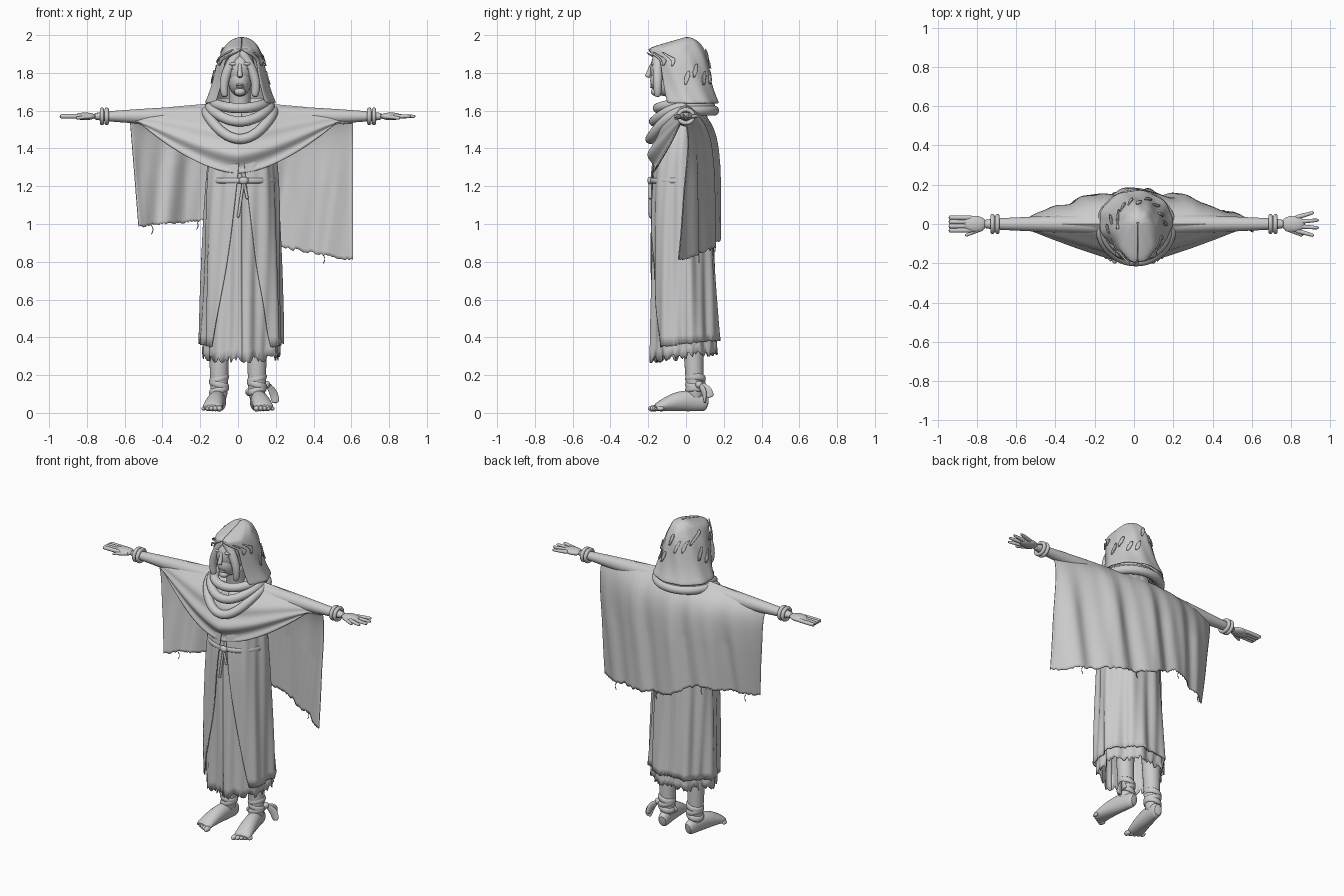
import bpy, bmesh, math, random
from math import sin, cos, pi, tau
from mathutils import Vector

random.seed(4)
if "Cube" in bpy.data.objects:
    bpy.data.objects.remove(bpy.data.objects["Cube"])

grey = bpy.data.materials.new("plain grey")
grey.use_nodes = True
grey.diffuse_color = (0.6, 0.6, 0.6, 1)
grey.node_tree.nodes["Principled BSDF"].inputs["Base Color"].default_value = grey.diffuse_color
made = []
ARM_HEIGHT = 1.57
NECK_HEIGHT = 1.64
SHAWL_REACH = 0.6
X_AXIS, Y_AXIS, Z_AXIS = Vector((1, 0, 0)), Vector((0, 1, 0)), Vector((0, 0, 1))


def finish(name, bm, thickness=0, smoothing=0):
    bmesh.ops.recalc_face_normals(bm, faces=bm.faces[:])
    mesh = bpy.data.meshes.new(name)
    bm.to_mesh(mesh)
    bm.free()
    mesh.materials.append(grey)
    part = bpy.data.objects.new(name, mesh)
    bpy.context.collection.objects.link(part)
    if thickness:
        part.modifiers.new("cloth", "SOLIDIFY").thickness = thickness
    if smoothing:
        subdivision = part.modifiers.new("smooth", "SUBSURF")
        subdivision.levels = subdivision.render_levels = smoothing
    made.append(part)


def steps(count):
    return [i / count for i in range(count + 1)]


def skin(name, rows, tubular=False, closed=False, thickness=0, smoothing=0):
    """Skin rows of points; tubular closes each row, closed joins last row to first."""
    bm = bmesh.new()
    grid = [[bm.verts.new(point) for point in row] for row in rows]
    for row, following in zip(grid, grid[1:] + grid[:closed]):
        edges = list(zip(row, following))
        for (a, b), (c, d) in zip(edges, edges[1:] + edges[:tubular]):
            bm.faces.new((a, b, d, c))
    if tubular and not closed:
        bm.faces.new(grid[0])
        bm.faces.new(grid[-1])
    finish(name, bm, thickness, smoothing)


def line(start, end, bend=(0, 0, 0), count=6):
    start, end, bend = Vector(start), Vector(end), Vector(bend)
    return [start.lerp(end, t) + bend * sin(pi * t) for t in steps(count)]


def ellipse(centre, across, along, count=32):
    """Closed path around a centre, spanned by two vectors."""
    centre = Vector(centre)
    return [centre + across * sin(tau * t) - along * cos(tau * t) for t in steps(count)[:-1]]


def tube(name, path, width, height=None, up=Z_AXIS, closed=False, sides=12):
    """Sweep an ellipse along a path; width and height are numbers or rules."""
    height = height or width
    rows, last = [], len(path) - 1
    for i, point in enumerate(path):
        before = path[i - 1] if closed or i else point
        after = path[(i + 1) % len(path)] if closed or i < last else point
        forward = (after - before).normalized()
        side = forward.cross(up).normalized()
        over = side.cross(forward)
        w, h = [size(i / last) if callable(size) else size for size in (width, height)]
        rows.append([point + side * w * cos(tau * t) + over * h * sin(tau * t)
                     for t in steps(sides)[:-1]])
    skin(name, rows, tubular=True, closed=closed, smoothing=1)


def ball(name, centre, size):
    bm = bmesh.new()
    bmesh.ops.create_uvsphere(bm, u_segments=20, v_segments=14, radius=1)
    bmesh.ops.scale(bm, vec=size, verts=bm.verts)
    bmesh.ops.translate(bm, vec=centre, verts=bm.verts)
    finish(name, bm)


# Robe: inner skirt with ragged hem, and outer coat open at the front
def robe(name, hem, ragged, grow, opening):
    columns = steps(120)
    notches = [random.uniform(0, ragged) for c in columns]
    rows = []
    for level in steps(22):
        row = []
        for c, notch in zip(columns, notches):
            gap = opening * (1 - level) ** 1.5
            a = gap + (tau - 2 * gap) * c
            z = hem + (1.6 - hem) * level + (notch + 0.02 - 0.02 * cos(a)) * (1 - level) ** 12
            fold = sin(7 * a + 2 * z) + 0.5 * sin(16 * a - 3 * z)
            swell = 1 + grow + 0.05 * fold * (1.2 - 0.7 * level)
            half = (0.2 - 0.03 * level - 0.07 * level ** 8) * swell
            front = 0.18 - 0.08 * level ** 6
            back = 0.16 - 0.06 * level
            row.append((0.02 + half * sin(a),
                        (back - front) / 2 - (front + back) / 2 * swell * cos(a), z))
        rows.append(row)
    skin(name, rows, thickness=0.006)


robe("skirt", hem=0.26, ragged=0.04, grow=0, opening=0)
robe("coat", hem=0.34, ragged=0.01, grow=0.09, opening=0.8)

# Waist sash with knot and hanging ends
tube("sash", ellipse((0.02, -0.03, 1.23), X_AXIS * 0.18, Y_AXIS * 0.155), 0.008, 0.015, closed=True)
knot = Vector((0.03, -0.19, 1.23))
ball("sash_knot", knot, (0.025, 0.015, 0.02))
for drop in (0.1, 0.2):
    tube("sash_end", line(knot, knot + Vector((0.07 - drop / 2, 0, -drop))), 0.008, up=Y_AXIS)


# Shawl: front swag, over the arms, long back drape
def shawl_column(x, notch):
    spread = min(1, abs(x) / SHAWL_REACH)
    top = 1.65 - 0.05 * spread - 0.06 * spread ** 8
    swag = min(top - 0.01, 1.27 + 0.28 * spread ** 1.7)
    front = 0.02 + 0.18 * (1 - spread ** 1.3)
    back = 0.03 + 0.13 * (1 - spread ** 2)
    hem = 0.92 + notch + (-0.18 * x if x > 0 else 0.12 * min(1, -5 * x) + 0.09 * x)
    column = []
    for t in reversed(steps(30)[1:]):
        bulge = 1 - (1 - t) ** 3 - 0.12 * t ** 6 + 0.08 * t * sin(19 * t + 3 * spread)
        column.append((x * (1 - 0.1 * t), -front * bulge, top + (swag - top) * t))
    for t in steps(40):
        pleat = 0.012 * sin(25 * x + 2 * t) + 0.006 * sin(47 * x + 5 * t)
        y = back * (1 - (1 - t) ** 9) + pleat * min(1, 2 * t) - 0.06 * t * max(0, 2 * spread - 1)
        y += 0.02 * t * max(0, 1 - 3 * spread)
        column.append((x * (1 - 0.08 * t * (x < 0)), y, top + (hem - top) * t))
    return column


skin("shawl", [shawl_column((t - 0.485) * 1.97 * SHAWL_REACH, random.uniform(-0.01, 0.005))
               for t in steps(120)], thickness=0.006)

# Loose threads on the drape hem
for x in (-0.5, -0.24, 0.1, 0.45):
    start = Vector(shawl_column(x, 0)[-1])
    tube("thread", line(start, start - Z_AXIS * 0.05, X_AXIS * 0.01), 0.003, up=Y_AXIS, sides=5)

# Draped cowl folds around the neck
for roll in range(3):
    path = ellipse((0.01, -0.02, NECK_HEIGHT - 0.02 * roll),
                   X_AXIS * (0.14 + 0.02 * roll), Y_AXIS * (0.13 + 0.02 * roll))
    for point in path:
        point.z -= max(0, -point.y) ** 2 * (1.2 + 1.5 * roll)
    tube("cowl", path, 0.028, closed=True)

# Head and face, centred just off the axis
CENTRE = 0.01
tube("neck", line((CENTRE, -0.02, 1.5), (CENTRE, -0.05, 1.74)), 0.06, up=Y_AXIS)
ball("head", (CENTRE, -0.08, 1.82), (0.08, 0.11, 0.12))
ball("jaw", (CENTRE, -0.1, 1.76), (0.063, 0.09, 0.085))
tube("nose", line((CENTRE, -0.18, 1.85), (CENTRE, -0.205, 1.775)),
     lambda t: 0.008 + 0.008 * t, up=Y_AXIS)
for lip in (1.737, 1.725):
    ball("lip", (CENTRE, -0.178, lip), (0.022, 0.012, 0.007))
ball("chin", (CENTRE, -0.16, 1.7), (0.03, 0.026, 0.022))
for side in (-1, 1):
    eye = CENTRE + side * 0.032
    ball("brow", (eye, -0.165, 1.847), (0.03, 0.02, 0.01))
    ball("eye", (eye, -0.168, 1.822), (0.014, 0.01, 0.006))
    lock = [Vector((CENTRE + side * 0.085 * sin(2 * t), -0.15, 1.92 - t / 4)) for t in steps(8)]
    tube("hair_lock", lock, lambda t: 0.028 - 0.01 * t ** 3, up=Y_AXIS)


# Hood: flared at the shoulders, open at the face, peaked forward
def hood_point(t, c, lift=0):
    half = 0.13 * (1 - t ** 4) ** 0.5 + 0.06 * (1 - t) ** 3 + lift
    front = (0.15 + 0.06 * t) * min(1, 6 * (1 - t)) + lift
    back = half - 0.015 * (1 - t)
    gap = 0.8 * min(1, max(0, 6 - 7.5 * t))
    a = gap + (tau - 2 * gap) * c
    swell = 1 + 0.02 * sin(9 * a + 5 * t)
    return (CENTRE + 0.01 * t + half * swell * sin(a),
            (back - front) / 2 - (front + back) / 2 * swell * cos(a), NECK_HEIGHT + 0.35 * t)


skin("hood", [[hood_point(sin(step * pi / 2 * 0.98), c) for c in steps(48)] for step in steps(24)],
     thickness=0.012, smoothing=1)

# Torn cloth patches layered on the hood
for patch in range(14):
    low, turn = random.uniform(0.2, 0.7), (patch + 0.5) / 14
    rows = []
    for t in steps(5):
        reach = 0.012 + 0.03 * sin(pi * t) * random.uniform(0.5, 1)
        rows.append([hood_point(low + 0.2 * t, turn + 0.04 * t + reach * (c - 0.5), 0.009)
                     for c in steps(4)])
    skin("hood_patch", rows, thickness=0.006)

# Arms, bracelets and hands
for side in (-1, 1):
    tube("arm", line((side * 0.1, 0, ARM_HEIGHT), (side * 0.78, 0, ARM_HEIGHT)),
         lambda t: 0.06 - 0.034 * t, lambda t: 0.06 - 0.04 * t ** 1.5)
    for reach in (0.695, 0.72):
        ring = ellipse((side * reach, 0, ARM_HEIGHT), Y_AXIS * 0.04, Z_AXIS * 0.036, 20)
        tube("bracelet", ring, 0.012, up=X_AXIS, closed=True)
    ball("palm", (side * 0.81, 0, ARM_HEIGHT), (0.06, 0.042, 0.02))
    # the left fingers are spread, the right ones held together
    spread_hand = side > 0
    for finger in (-1.5, -0.5, 0.5, 1.5):
        tip = 0.945 - 0.012 * finger ** 2 * spread_hand
        tube("finger", line((side * 0.82, finger * 0.021, ARM_HEIGHT),
                            (side * tip, finger * (0.022 + 0.018 * spread_hand), ARM_HEIGHT)),
             lambda t: 0.013 - 0.005 * t ** 2 * spread_hand, sides=8)
    tube("thumb", line((side * 0.77, -0.02, ARM_HEIGHT), (side * 0.86, -0.06, ARM_HEIGHT - 0.01)),
         lambda t: 0.015 - 0.007 * t, sides=8)

# Legs, ankle wraps, feet and toes
for side in (-1, 1):
    tube("leg", line((side * 0.1, 0.05, 0.05), (side * 0.1, 0.03, 0.6)),
         lambda t: 0.045 + 0.02 * t, up=Y_AXIS)
    for wrap in range(3):
        tilt = Z_AXIS * 0.012 * (-1) ** wrap
        ring = ellipse((side * 0.1, 0.05, 0.12 + 0.03 * wrap), X_AXIS * 0.044 + tilt, Y_AXIS * 0.046, 20)
        tube("ankle_wrap", ring, 0.01, 0.018, closed=True)
    # the foot turns outward toward the toes
    heel = Vector((side * 0.09, 0.12, 0))
    toes = Vector((side * 0.14, -0.17, 0))

    def arch(t):
        return 0.018 + 0.04 * sin(pi * (0.2 + 0.8 * t))

    path = [heel.lerp(toes, t) + Z_AXIS * (arch(t) + 0.006) for t in steps(8)]
    tube("foot", path, lambda t: 0.03 + 0.025 * sin(t * pi / 2), arch)
    for toe in range(5):
        centre = toes + Vector((side * 0.021 * (toe - 2), 0.01 * toe - 0.005, 0.023))
        ball("toe", centre, Vector((0.016, 0.027, 0.016)) * (1 - 0.07 * toe))

# Tied cloth ends at the left ankle
knot = Vector((0.15, 0.07, 0.15))
ball("ankle_knot", knot, (0.02, 0.02, 0.02))
for tip in ((0.2, 0.1, 0.05), (0.18, 0.13, 0.08), (0.04, 0.03, 0.1)):
    tube("ankle_tie", line(knot, tip, (0.01, 0.01, 0.01)),
         lambda t: 0.008, lambda t: 0.01 + 0.015 * sin(2.5 * t))

# Smooth shading with sharp creases kept
bpy.ops.object.select_all(action="DESELECT")
for part in made:
    part.select_set(True)
bpy.context.view_layer.objects.active = made[0]
bpy.ops.object.shade_smooth_by_angle(angle=math.radians(50))
